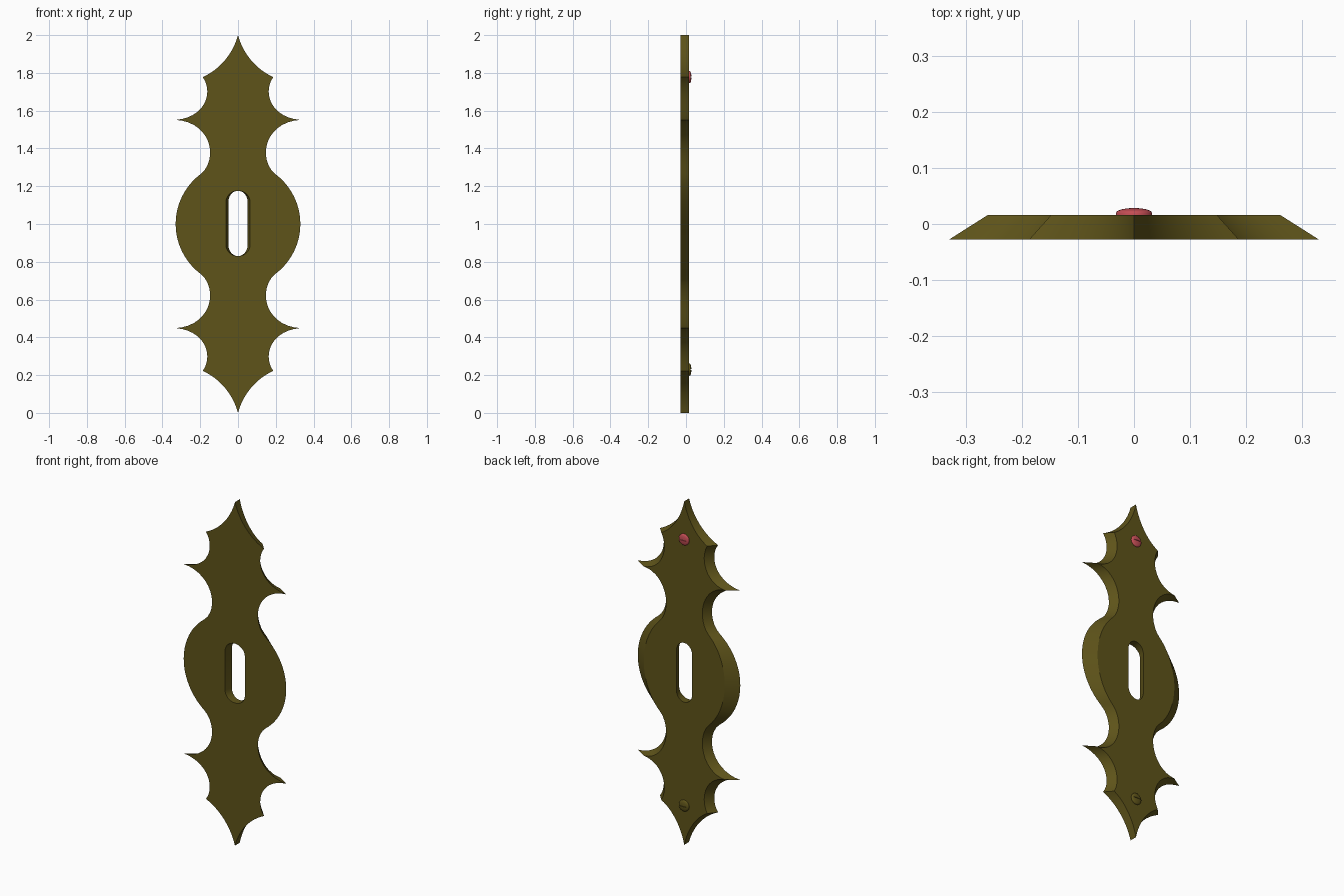
import bpy, bmesh, math
from mathutils import Vector

if "Cube" in bpy.data.objects:
    bpy.data.objects.remove(bpy.data.objects["Cube"])

FRONT, BACK, TAPER = -0.028, 0.016, 0.79


def material(name, rgb):
    m = bpy.data.materials.new(name)
    m.diffuse_color = (*rgb, 1)
    m.use_nodes = True
    m.node_tree.nodes["Principled BSDF"].inputs["Base Color"].default_value = m.diffuse_color
    return m


def finish(bm, name, mat):
    bmesh.ops.recalc_face_normals(bm, faces=bm.faces)
    me = bpy.data.meshes.new(name)
    bm.to_mesh(me)
    bm.free()
    ob = bpy.data.objects.new(name, me)
    bpy.context.collection.objects.link(ob)
    me.materials.append(mat)
    bpy.ops.object.select_all(action='DESELECT')
    ob.select_set(True)
    bpy.context.view_layer.objects.active = ob
    bpy.ops.object.shade_smooth_by_angle(angle=math.radians(30))
    return ob


def bezier(a, b, c, d, n=14):
    a, b, c, d = map(Vector, (a, b, c, d))
    return [(1-t)**3*a + 3*t*(1-t)**2*b + 3*t*t*(1-t)*c + t**3*d
            for t in (i / n for i in range(n))]


# Upper right quarter of the plate outline: tip, two scallops, round middle
quarter = bezier((0, 2), (0.024, 1.91), (0.09, 1.82), (0.187, 1.778))
quarter += bezier((0.187, 1.778), (0.13, 1.70), (0.17, 1.565), (0.33, 1.551))
quarter += bezier((0.33, 1.551), (0.155, 1.543), (0.095, 1.36), (0.197, 1.262))
a0 = math.asin(0.262 / 0.33)
quarter += [Vector((0.33*math.cos(a), 1 + 0.33*math.sin(a)))
            for a in (a0 * (1 - i/14) for i in range(15))]

# Mirror to the lower half, then to the left side
right = quarter + [Vector((p.x, 2 - p.y)) for p in reversed(quarter[:-1])]
outline = right + [Vector((-p.x, p.y)) for p in reversed(right[1:-1])]

# Keyhole slot with rounded ends
slot = []
for i in range(26):
    a = math.pi * (i if i < 13 else i - 1) / 12
    slot.append(Vector((0.064*math.cos(a),
                        1.003 + (0.115 if i < 13 else -0.115) + 0.058*math.sin(a))))

# Plate: outline and slot filled on both faces, narrower at the back
bm = bmesh.new()
loops = []
for y, k in ((FRONT, 1), (BACK, TAPER)):
    edges, rings = [], []
    for pts in (outline, slot):
        vs = [bm.verts.new((p.x*k, y, p.y)) for p in pts]
        edges += [bm.edges.new((vs[i], vs[(i+1) % len(vs)])) for i in range(len(vs))]
        rings.append(vs)
    bmesh.ops.triangle_fill(bm, edges=edges, use_beauty=True)
    loops.append(rings)
for f, b in zip(*loops):
    for i in range(len(f)):
        j = (i + 1) % len(f)
        bm.faces.new((f[i], f[j], b[j], b[i]))
brass = material("brass", (0.112, 0.087, 0.010))
finish(bm, "plate", brass)


# Slotted domed screw heads on the back face
def screw(name, z, mat):
    profile = [(0.0325, 0.012), (0.0325, 0.019)]
    profile += [(0.032*math.cos(a), 0.02 + 0.0085*math.sin(a))
                for a in (math.pi/2*i/7 for i in range(1, 8))]
    bm = bmesh.new()
    vs = [bm.verts.new((r, y, z)) for r, y in profile]
    es = [bm.edges.new(p) for p in zip(vs, vs[1:])]
    bmesh.ops.spin(bm, geom=vs + es, cent=(0, 0, z), axis=(0, 1, 0),
                   angle=math.tau, steps=28, use_duplicate=False)
    bmesh.ops.remove_doubles(bm, verts=bm.verts, dist=1e-5)
    bmesh.ops.holes_fill(bm, edges=[e for e in bm.edges if e.is_boundary])
    head = finish(bm, name, mat)
    bpy.ops.mesh.primitive_cube_add(size=1, location=(0, 0.029, z))
    cutter = bpy.context.object
    cutter.name = name + "_slot_cutter"
    cutter.scale = (0.1, 0.009, 0.005)
    cutter.hide_render = True
    mod = head.modifiers.new("slot", 'BOOLEAN')
    mod.operation, mod.object, mod.solver = 'DIFFERENCE', cutter, 'EXACT'
    bpy.context.view_layer.objects.active = head
    bpy.ops.object.modifier_apply(modifier=mod.name)
    bpy.data.objects.remove(cutter)


screw("upper_screw", 1.778, material("red_metal", (0.55, 0.075, 0.09)))
screw("lower_screw", 0.229, brass)
